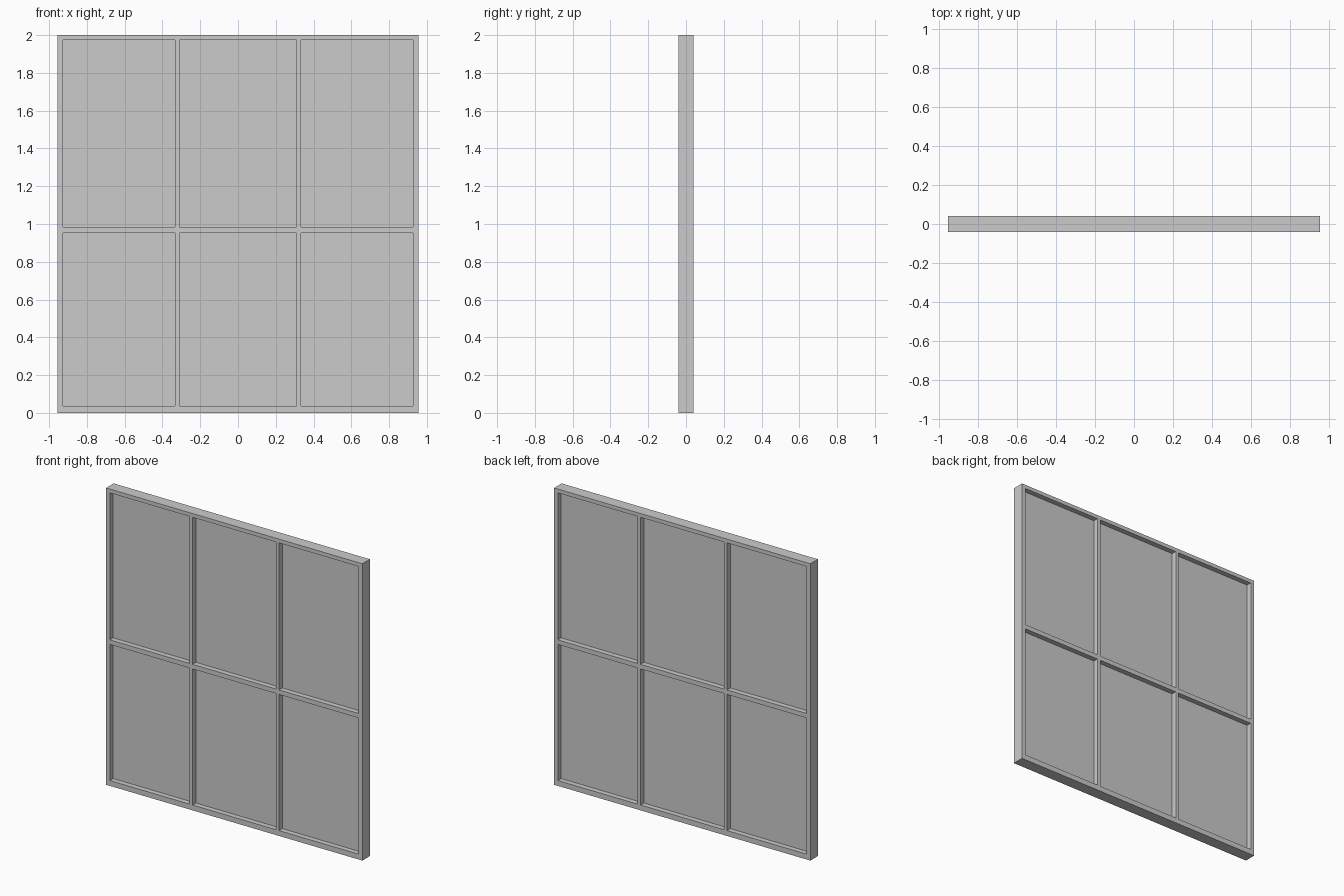
import bpy
import bmesh

if "Cube" in bpy.data.objects:
    bpy.data.objects.remove(bpy.data.objects["Cube"])

# Grid lines of the frame: bars and panes alternate along each axis
XS = [-0.955, -0.927, -0.334, -0.310, 0.310, 0.334, 0.927, 0.955]
ZS = [0.0, 0.036, 0.953, 0.984, 1.974, 2.0]
DEPTH = 0.08
PANE_DEPTH = 0.01


def is_pane(i, j):
    return i % 2 == 1 and j % 2 == 1


def add_object(name, bm):
    bmesh.ops.recalc_face_normals(bm, faces=bm.faces)
    mesh = bpy.data.meshes.new(name)
    bm.to_mesh(mesh)
    bm.free()
    obj = bpy.data.objects.new(name, mesh)
    bpy.context.collection.objects.link(obj)
    return obj


# Window frame: every bar cell of the grid, extruded as one welded piece
bm = bmesh.new()
verts = [[bm.verts.new((x, -DEPTH / 2, z)) for z in ZS] for x in XS]
for i in range(len(XS) - 1):
    for j in range(len(ZS) - 1):
        if not is_pane(i, j):
            bm.faces.new((verts[i][j], verts[i + 1][j],
                          verts[i + 1][j + 1], verts[i][j + 1]))
ext = bmesh.ops.extrude_face_region(bm, geom=bm.faces[:], use_keep_orig=True)
moved = [g for g in ext["geom"] if isinstance(g, bmesh.types.BMVert)]
bmesh.ops.translate(bm, verts=moved, vec=(0, DEPTH, 0))
add_object("window_frame", bm)

# Panes: a thin sheet filling each opening, set in the middle of the depth
for j in range(1, len(ZS) - 1, 2):
    for i in range(1, len(XS) - 1, 2):
        bm = bmesh.new()
        bmesh.ops.create_cube(bm, size=1)
        bmesh.ops.scale(bm, verts=bm.verts,
                        vec=(XS[i + 1] - XS[i], PANE_DEPTH, ZS[j + 1] - ZS[j]))
        bmesh.ops.translate(bm, verts=bm.verts,
                            vec=((XS[i] + XS[i + 1]) / 2, 0, (ZS[j] + ZS[j + 1]) / 2))
        add_object(f"pane_row{j // 2 + 1}_column{i // 2 + 1}", bm)
